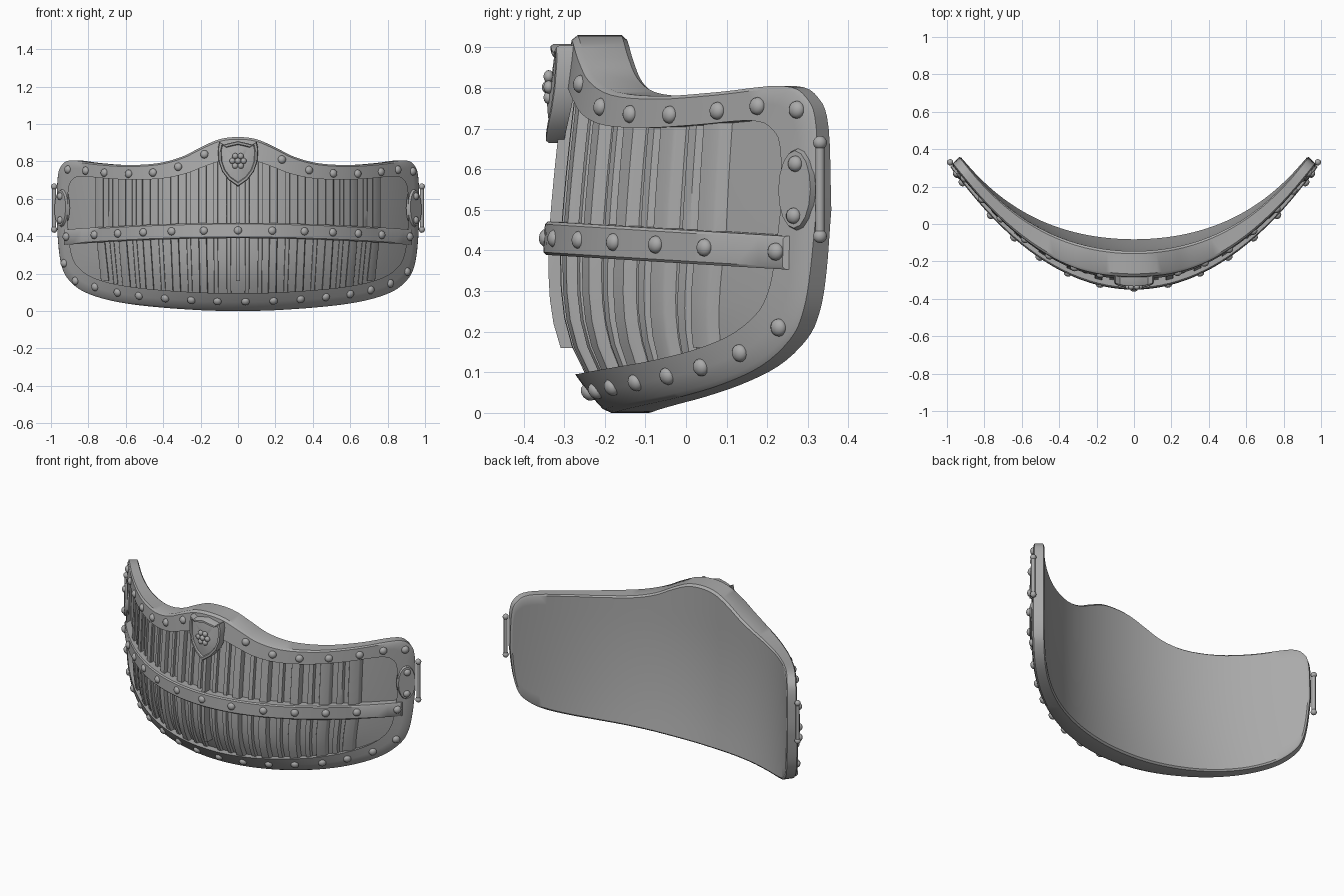
import bpy, bmesh, math
from mathutils import Vector, Matrix

cube = bpy.data.objects.get("Cube")
if cube:
    bpy.data.objects.remove(cube, do_unlink=True)

steel = bpy.data.materials.new("grey steel")
steel.use_nodes = True
steel.diffuse_color = (0.4, 0.4, 0.4, 1)
steel.node_tree.nodes["Principled BSDF"].inputs["Base Color"].default_value = (0.4, 0.4, 0.4, 1)


# ---------- helpers ----------
def finish(name, bm, angle=35):
    bmesh.ops.remove_doubles(bm, verts=bm.verts, dist=0.0005)
    bmesh.ops.recalc_face_normals(bm, faces=bm.faces)
    mesh = bpy.data.meshes.new(name)
    bm.to_mesh(mesh)
    bm.free()
    mesh.materials.append(steel)
    ob = bpy.data.objects.new(name, mesh)
    bpy.context.collection.objects.link(ob)
    bpy.ops.object.select_all(action='DESELECT')
    ob.select_set(True)
    bpy.context.view_layer.objects.active = ob
    bpy.ops.object.shade_smooth_by_angle(angle=math.radians(angle))


def sheet(bm, rows):
    """Quads between successive rows of points."""
    grid = [[bm.verts.new(p) for p in row] for row in rows]
    for a, b in zip(grid, grid[1:]):
        for i in range(len(a) - 1):
            bm.faces.new((a[i], a[i + 1], b[i + 1], b[i]))
    return grid


def front_y(x, z):
    """Bulging outer surface of the plate."""
    lean = 0.14 * ((0.4 - z) / 0.4) ** 3 if z < 0.4 else 0.055 * ((z - 0.4) / 0.53) ** 1.3
    return -0.335 + 0.655 * x * x + 0.03 * x ** 4 + lean * (1 - 0.7 * x * x)


def back_y(x, z):
    """Hollow inner surface, flaring backwards near the bottom."""
    flare = max(0, 1 - z / 0.7) ** 2
    return -0.145 + 0.44 * x * x + 0.17 * x ** 4 + 0.065 * flare * (1 - x * x)


def on_front(p, off=0.0):
    return Vector((p[0], front_y(*p) + off, p[1]))


def on_back(p):
    x = p[0] * 0.953
    return Vector((x, back_y(x, p[1]), p[1]))


def frame(x, z, off=0.0):
    """Matrix on the outer surface with local Z pointing outward."""
    e = 0.01
    n = Vector(((front_y(x + e, z) - front_y(x - e, z)) / (2 * e), -1,
                (front_y(x, z + e) - front_y(x, z - e)) / (2 * e))).normalized()
    return Matrix.Translation(on_front((x, z)) + n * off) @ n.to_track_quat('Z', 'Y').to_matrix().to_4x4()


def smooth(points, steps=4):
    """Catmull-Rom through a half outline, then mirrored across the middle."""
    pts = [Vector(p) for p in points]
    ext = [Vector((-pts[1].x, pts[1].y))] + pts + [2 * pts[-1] - pts[-2]]
    half = []
    for a, b, c, d in zip(ext, ext[1:], ext[2:], ext[3:]):
        for s in range(steps):
            t = s / steps
            half.append(b + 0.5 * t * ((c - a) + t * ((2 * a - 5 * b + 4 * c - d) + t * (3 * b - a - 3 * c + d))))
    half.append(pts[-1])
    return [Vector((-p.x, p.y)) for p in reversed(half[1:])] + half


def shrink(edge, k, f=1.0):
    mid = 0.5
    return [Vector((p.x * (1 - 0.065 * f), mid + (p.y - mid) * (1 - (1 - k) * f))) for p in edge]


def height_at(edge, x):
    for a, b in zip(edge, edge[1:]):
        if a.x <= x <= b.x:
            return a.y + (b.y - a.y) * (x - a.x) / max(b.x - a.x, 1e-6)
    return edge[-1].y


# ---------- plate with raised rim, chamfered edges and sunken panel ----------
top = smooth([(0, .93), (.1, .918), (.2, .875), (.3, .825), (.43, .79), (.6, .78),
              (.76, .79), (.9, .805), (.95, .775), (.97, .7), (.975, .5)])
bottom = smooth([(0, 0), (.15, .002), (.3, .01), (.45, .022), (.6, .04), (.74, .07),
                 (.85, .115), (.92, .18), (.95, .25), (.965, .35), (.975, .5)])
TOP_K, BOTTOM_K, CHAMFER, SUNK = 0.72, 0.81, 0.1, 0.042
top_in, bottom_in = shrink(top, TOP_K), shrink(bottom, BOTTOM_K)

bm = bmesh.new()
for edge, k in ((top, TOP_K), (bottom, BOTTOM_K)):
    inner = shrink(edge, k)
    sheet(bm, [[on_back(p) for p in shrink(edge, k, CHAMFER)],
               [on_back(p).lerp(on_front(p), 0.1) for p in edge],
               [on_back(p).lerp(on_front(p), 0.9) for p in edge],
               [on_front(p) for p in shrink(edge, k, CHAMFER)],
               [on_front(p) for p in shrink(edge, k, 0.5)],
               [on_front(p) for p in inner],
               [on_front(p, SUNK) for p in inner]])
ROWS = 12
back_low, back_high = shrink(bottom, BOTTOM_K, CHAMFER), shrink(top, TOP_K, CHAMFER)
for lo, hi, place in ((bottom_in, top_in, lambda p: on_front(p, SUNK)), (back_low, back_high, on_back)):
    sheet(bm, [[place(a.lerp(b, r / ROWS)) for a, b in zip(lo, hi)] for r in range(ROWS + 1)])
finish("plate", bm)


# ---------- raised bars following the surface ----------
def bar(bm, path, half, rise, depth=SUNK + 0.01):
    half = Vector(half)
    inset = half * 0.84
    rows = []
    for p in path:
        p = Vector(p)
        rows.append([on_front(p - half, depth), on_front(p - half, 0.007 + rise), on_front(p - inset, rise),
                     on_front(p + inset, rise), on_front(p + half, 0.007 + rise), on_front(p + half, depth)])
        rows[-1].append(rows[-1][0])
    grid = sheet(bm, rows)
    for row in (grid[0], grid[-1]):
        bm.faces.new(row[:-1])


def slats(name, places, half, rise):
    bm = bmesh.new()
    for x in [s * p for p in places for s in (-1, 1)]:
        low, high = height_at(bottom_in, x) - 0.005, height_at(top_in, x) + 0.005
        path = [(x * (0.96 + 0.04 * min(1, i / 5)), low + (high - low) * i / 10) for i in range(11)]
        bar(bm, path, (half, 0), rise)
    finish(name, bm)


slats("wide_slats", (.19, .34, .49, .62, .74), 0.022, 0.012)
slats("narrow_slats", (.05, .12, .265, .415, .555, .68), 0.012, 0.024)

bm = bmesh.new()
bar(bm, [(0, 0.16 + 0.06 * i) for i in range(12)], (0.012, 0), -0.004)
finish("centre_ridge", bm)

bm = bmesh.new()
bar(bm, [(x / 20 * 0.93, 0.43 - 0.036 * (x / 20) ** 2) for x in range(-20, 21)], (0, 0.041), -0.016)
finish("cross_band", bm)


# ---------- studs ----------
def dome(bm, matrix, r=0.022, flat=0.75):
    bmesh.ops.create_uvsphere(bm, u_segments=14, v_segments=8, radius=r,
                              matrix=matrix @ Matrix.Diagonal((1, 1, flat, 1)))


bm = bmesh.new()
for x in (-.91, -.815, -.715, -.585, -.455, -.32, -.18, .235, .38, .51, .64, .765, .855, .935):
    dome(bm, frame(x, height_at(top, x) - 0.047))
for x in (-.765, -.645, -.53, -.39, -.25, -.11, .04, .19, .335, .47, .60, .71, .815):
    dome(bm, frame(x, height_at(bottom, x) + 0.05))
for x, z in ((-.93, .255), (-.87, .16), (.905, .21)):
    dome(bm, frame(x, z))
finish("rim_studs", bm)

bm = bmesh.new()
for x in (0, .18, .35, .50, .635, .76, .91):
    for side in (-1, 1) if x else (1,):
        dome(bm, frame(x * side, 0.43 - 0.04 * x * x, 0.012))
finish("band_studs", bm)

# ---------- side fittings ----------
for side, label in ((1, "left"), (-1, "right")):
    bm = bmesh.new()
    bmesh.ops.create_cone(bm, cap_ends=True, segments=16, radius1=1, radius2=0.9, depth=1,
                          matrix=frame(0.942 * side, 0.55) @ Matrix.Diagonal((0.055, 0.106, 0.024, 1)))
    for z in (0.485, 0.613):
        dome(bm, frame(0.942 * side, z, 0.012), 0.02)
    finish(label + "_fitting", bm)

    bm = bmesh.new()
    axis = Matrix.Translation((0.983 * side, 0.33, 0.55))
    bmesh.ops.create_cone(bm, cap_ends=True, segments=12, radius1=0.011, radius2=0.011, depth=0.23, matrix=axis)
    for dz in (-0.115, 0.115):
        dome(bm, axis @ Matrix.Translation((0, 0, dz)), 0.017, 1)
    finish(label + "_hinge_pin", bm)

# ---------- shield badge ----------
half = [(0, .908), (.045, .898), (.075, .89), (.1, .905), (.108, .87), (.104, .8), (.085, .745), (.05, .7), (0, .665)]
outline = half + [(-x, z) for x, z in reversed(half[1:-1])]
outline.append(outline[0])


def layer(scale, y, lean=0.05, bend=1.6):
    return [Vector((x * scale, y + bend * (x * scale) ** 2 + lean * (z - 0.67),
                    0.8 + (z - 0.8) * scale)) for x, z in outline]


bm = bmesh.new()
sheet(bm, [layer(1, -0.3, 0.16, 0.6), layer(1, -0.338), layer(0.96, -0.345), layer(0.86, -0.345),
           layer(0.82, -0.335), layer(0.4, -0.341), layer(0.0001, -0.343)])
finish("shield_badge", bm)

bm = bmesh.new()
face = Matrix.Translation((0, -0.338, 0.802)) @ Matrix.Rotation(math.pi / 2, 4, 'X')
dome(bm, face, 0.017, 1)
for i in range(6):
    turn = Matrix.Rotation(i * math.tau / 6, 4, 'Z')
    dome(bm, face @ turn @ Matrix.Translation((0.03, 0, 0)), 0.016, 0.8)
finish("shield_rosette", bm)
